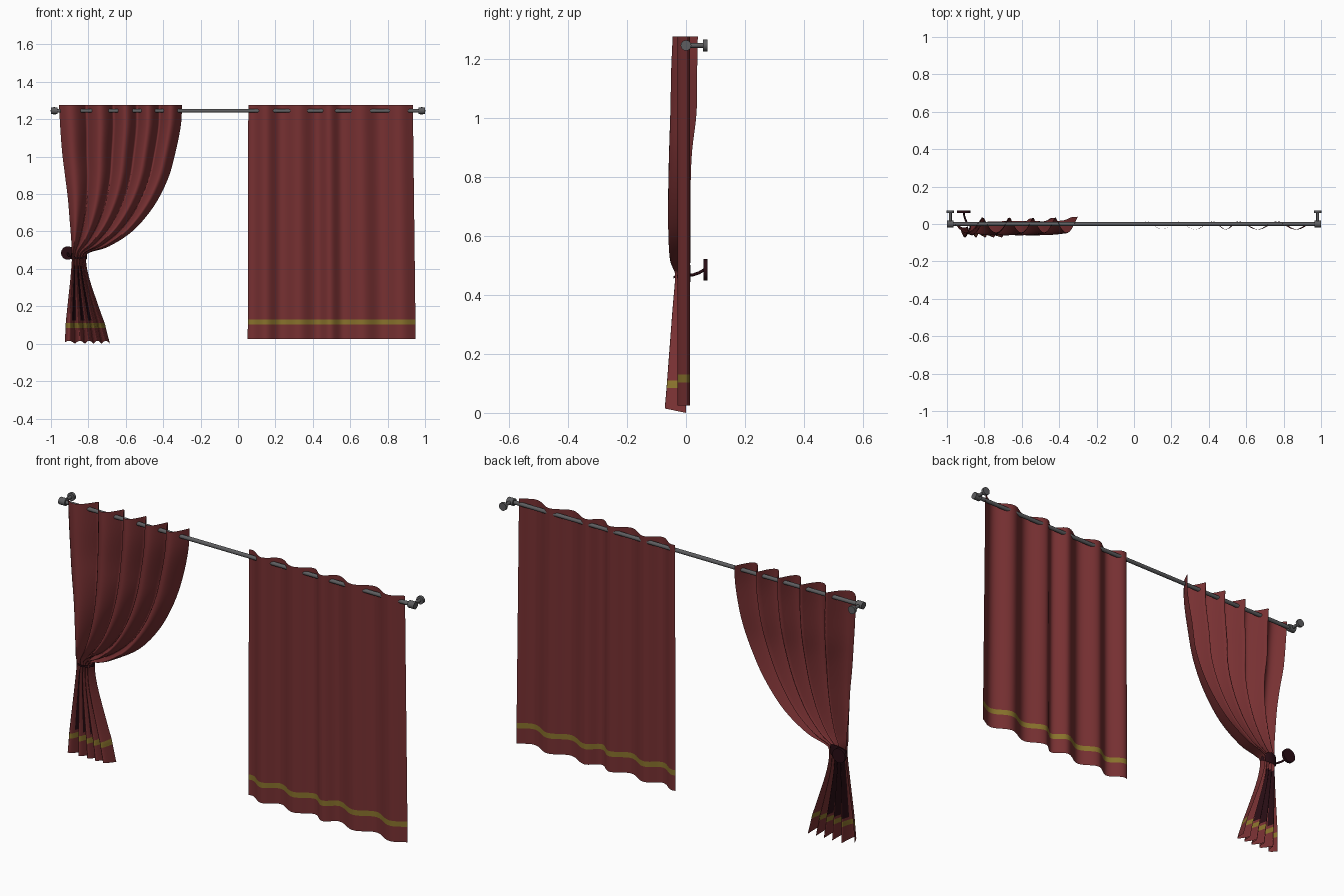
import bpy, bmesh, math
from mathutils import Vector

if "Cube" in bpy.data.objects:
    bpy.data.objects.remove(bpy.data.objects["Cube"])


def mat(name, c):
    m = bpy.data.materials.new(name)
    m.diffuse_color = (*c, 1)
    m.use_nodes = True
    m.node_tree.nodes["Principled BSDF"].inputs["Base Color"].default_value = m.diffuse_color
    return m


RED = mat("red cloth", (0.185, 0.03, 0.032))
GOLD = mat("gold trim", (0.25, 0.17, 0.025))
GREY = mat("grey metal", (0.11, 0.11, 0.115))
DARK = mat("dark maroon", (0.022, 0.004, 0.007))


def sheet(name, rows, mats, rule=None, close=False):
    """Surface from a grid of points, top row first, seen from the front."""
    bm = bmesh.new()
    vs = [[bm.verts.new(p) for p in r] for r in rows]
    n = len(rows[0])
    for i in range(len(rows) - 1):
        for j in range(n if close else n - 1):
            k = (j + 1) % n
            f = bm.faces.new((vs[i][j], vs[i + 1][j], vs[i + 1][k], vs[i][k]))
            f.smooth = True
            if rule:
                f.material_index = rule(i, j)
    me = bpy.data.meshes.new(name)
    bm.to_mesh(me)
    bm.free()
    for m in mats:
        me.materials.append(m)
    ob = bpy.data.objects.new(name, me)
    bpy.context.collection.objects.link(ob)
    return ob


def rod_between(name, a, b, r, m, sides=16):
    a, b = Vector(a), Vector(b)
    bpy.ops.mesh.primitive_cylinder_add(vertices=sides, radius=r, depth=(b - a).length, location=(a + b) / 2)
    o = bpy.context.object
    o.name = name
    o.rotation_euler = (b - a).to_track_quat('Z', 'Y').to_euler()
    o.data.materials.append(m)
    bpy.ops.object.shade_smooth_by_angle()
    return o


def phase(x, knots):
    """Fold count at x, where whole numbers fall on the knots."""
    for i in range(len(knots) - 1):
        if x <= knots[i + 1] or i == len(knots) - 2:
            return i + (x - knots[i]) / (knots[i + 1] - knots[i])


# curtain rod with end caps and wall brackets
rod_between("curtain_rod", (-0.97, 0, 1.245), (0.97, 0, 1.245), 0.01, GREY)
for s, side in ((-1, "left"), (1, "right")):
    rod_between(side + "_end_cap", (s * 0.965, 0, 1.245), (s, 0, 1.245), 0.018, GREY)
    rod_between(side + "_bracket_arm", (s * 0.982, 0, 1.245), (s * 0.982, 0.06, 1.245), 0.008, GREY)
    rod_between(side + "_wall_plate", (s * 0.982, 0.058, 1.245), (s * 0.982, 0.072, 1.245), 0.02, GREY)

# open right curtain, gently waved, gold stripe near the hem
waves = [0.07, 0.23, 0.42, 0.555, 0.76, 0.96]
N = 100
heights = [1.275, 1.0, 0.7, 0.4, 0.13, 0.103, 0.025]
rows = []
for z in heights:
    low = (1.275 - z) / 1.25
    row = []
    for j in range(N + 1):
        u = j / N
        x = 0.055 + u * 0.88
        y = -0.008 + 0.021 * math.cos(2 * math.pi * phase(x, waves))
        row.append((x - 0.003 * low + 0.018 * low * u, y, z))
    rows.append(row)
sheet("right_curtain", rows, [RED, GOLD], lambda i, j: 1 if i == 4 else 0)

# tied left curtain: left x, left z, right x, right z, front y, back y
prof = [
    (-.957, 1.275, -.300, 1.275, -.045, .040), (-.950, 1.15, -.305, 1.17, -.050, .038),
    (-.940, 1.02, -.335, 1.02, -.053, .036), (-.925, .90, -.375, .88, -.057, .020),
    (-.910, .78, -.450, .735, -.060, .015), (-.900, .66, -.560, .605, -.060, .015),
    (-.892, .56, -.690, .52, -.055, .015), (-.890, .50, -.785, .490, -.045, .012),
    (-.888, .46, -.812, .462, -.037, .010), (-.895, .36, -.798, .36, -.045, .008),
    (-.913, .19, -.742, .19, -.058, .004), (-.921, .11, -.713, .11, -.064, .002),
    (-.922, .085, -.706, .085, -.066, .001), (-.926, .015, -.685, .015, -.072, .000)]


def spline(pts, i, t):
    p0, p1, p2, p3 = (pts[max(0, min(len(pts) - 1, i + k))] for k in (-1, 0, 1, 2))
    return [0.5 * (2 * b + (c - a) * t + (2 * a - 5 * b + 4 * c - d) * t * t
                   + (3 * b - a - 3 * c + d) * t ** 3) for a, b, c, d in zip(p0, p1, p2, p3)]


SUB = 4
sections = [spline(prof, i, k / SUB) for i in range(len(prof) - 1) for k in range(SUB)] + [list(prof[-1])]
pleats = [-0.04, 0.224, 0.444, 0.635, 0.817, 1.0]


def backness(u):
    return 1 - abs(math.sin(math.pi * phase(u, pleats)))   # sharp at the back, round in front


rows = []
for lx, lz, rx, rz, yf, yb in sections:
    hem = max(0, 1 - (lz - 0.015) / 0.08)
    row = []
    for j in range(N + 1):
        u = j / N
        b = backness(u)
        row.append((lx + u * (rx - lx), yf + (yb - yf) * b, lz + u * (rz - lz) - 0.015 * b * hem))
    rows.append(row)


def tied_colour(i, j):
    if 11 * SUB <= i < 12 * SUB:
        return 1
    u = (j + 0.5) / N
    if 9 * SUB - 2 <= i < 11 * SUB - 1 and 0.15 < u < 0.75 and backness(u) > 0.35:
        return 2        # dark inside of the gathered folds
    return 0


sheet("left_curtain", rows, [RED, GOLD, DARK], tied_colour)

# tie band: a thin cord in front, widening behind
band = []
for s in (1, -1):
    ring = []
    for k in range(32):
        a = 2 * math.pi * k / 32
        back = 0.5 + 0.5 * math.sin(a)
        ring.append((-0.85 + 0.043 * math.cos(a), -0.013 + 0.029 * math.sin(a),
                     0.46 + 0.012 * back + s * (0.004 + 0.026 * back ** 2)))
    band.append(ring)
sheet("tie_band", band, [DARK], close=True)

# wall knob and the cord from it to the band
rod_between("wall_knob", (-0.91, 0.059, 0.485), (-0.91, 0.073, 0.485), 0.036, DARK, 24)
cu = bpy.data.curves.new("tie_cord", 'CURVE')
cu.dimensions = '3D'
cu.bevel_depth = 0.005
cu.bevel_resolution = 2
sp = cu.splines.new('POLY')
path = [(-.91, .062, .485), (-.908, .045, .475), (-.902, .025, .468), (-.89, .0, .465)]
sp.points.add(len(path) - 1)
for p, c in zip(sp.points, path):
    p.co = (*c, 1)
cu.materials.append(DARK)
bpy.context.collection.objects.link(bpy.data.objects.new("tie_cord", cu))
